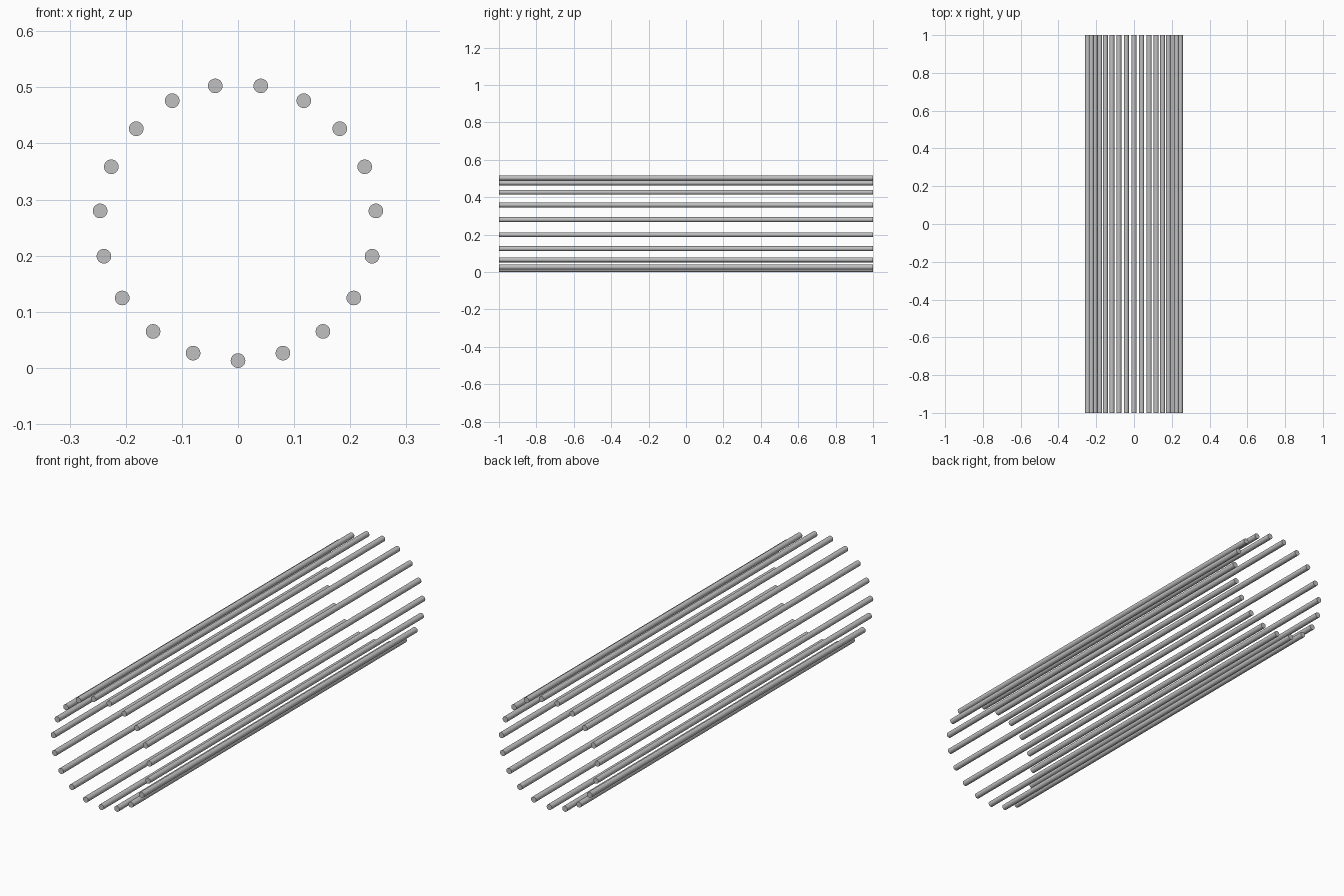
import bpy
from math import sin, cos, pi, radians

ROD_COUNT = 19
ROD_RADIUS = 0.013
RING_RADIUS = 0.2465
LENGTH = 2.0

cube = bpy.data.objects.get("Cube")
if cube:
    bpy.data.objects.remove(cube, do_unlink=True)

# Plain grey metal
grey = bpy.data.materials.new("grey_metal")
grey.use_nodes = True
colour = (0.53, 0.53, 0.53, 1)
grey.diffuse_color = colour
grey.node_tree.nodes["Principled BSDF"].inputs["Base Color"].default_value = colour


def add_rod(index):
    """One rod along y, placed on the ring counting from the lowest point."""
    angle = 2 * pi * index / ROD_COUNT
    x = RING_RADIUS * sin(angle)
    z = ROD_RADIUS + RING_RADIUS * (1 - cos(angle))
    bpy.ops.mesh.primitive_cylinder_add(
        vertices=32, radius=ROD_RADIUS, depth=LENGTH,
        location=(x, 0, z), rotation=(pi / 2, 0, 0))
    rod = bpy.context.object
    rod.name = f"rod_{index + 1}"
    rod.data.materials.append(grey)
    bpy.ops.object.shade_smooth_by_angle(angle=radians(30))


# Ring of parallel rods
for i in range(ROD_COUNT):
    add_rod(i)
